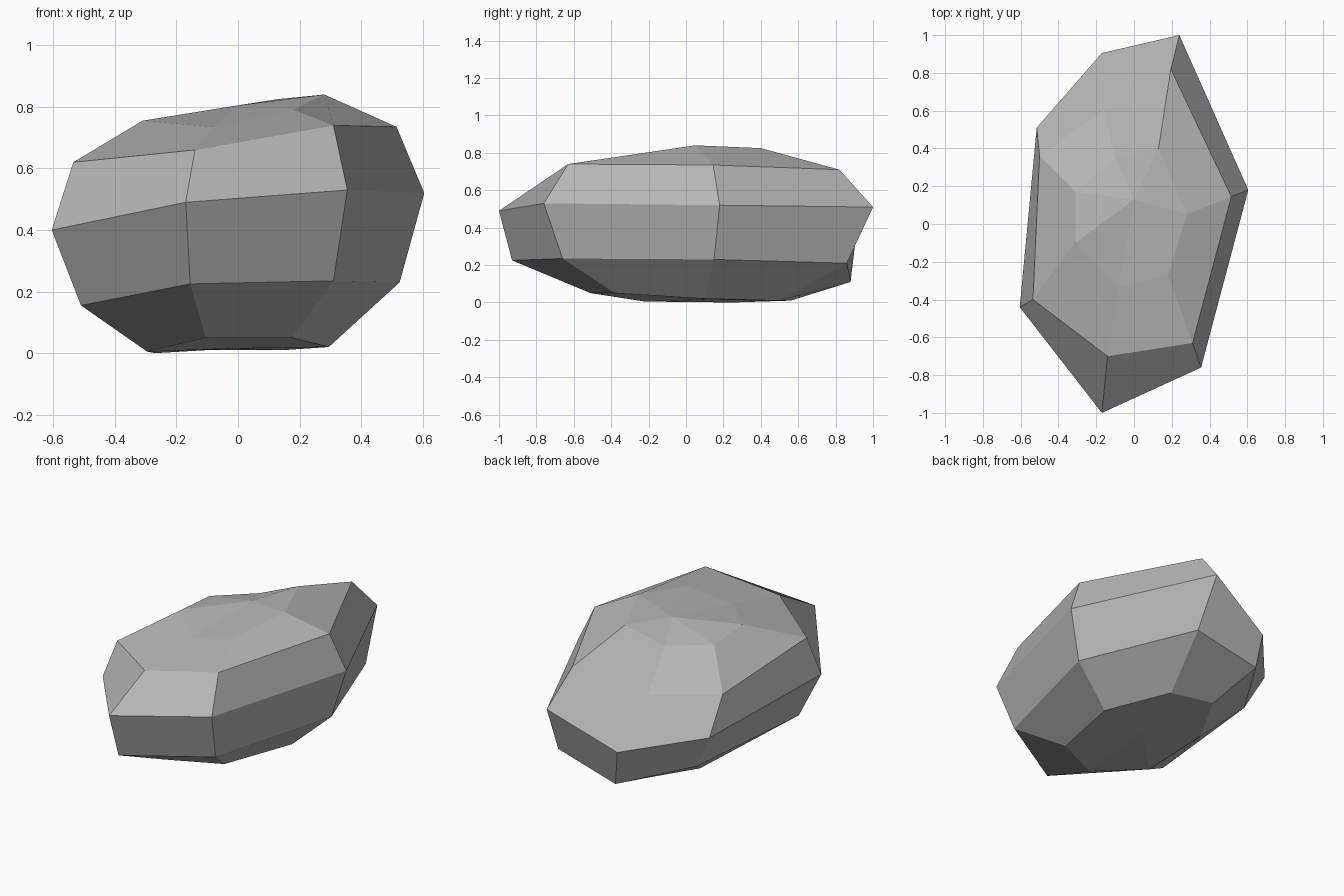
import bpy, bmesh

if "Cube" in bpy.data.objects:
    bpy.data.objects.remove(bpy.data.objects["Cube"])

# Seven-sided rock cross-sections, bottom to top, counter-clockwise from the front
RINGS = [
    # underside rim
    [(-.105, -.51, .05), (.175, -.38, .05), (.295, .10, .02), (.15, .50, .01),
     (-.10, .56, .01), (-.27, .25, 0), (-.295, -.22, .005)],
    # lower flank
    [(-.155, -.93, .225), (.31, -.66, .235), (.525, .15, .23), (.26, .86, .21),
     (-.14, .88, .11), (-.40, .47, .13), (-.51, -.36, .155)],
    # widest belt
    [(-.17, -1, .49), (.355, -.76, .53), (.605, .18, .52), (.24, 1, .51),
     (-.17, .905, .32), (-.515, .51, .35), (-.605, -.44, .40)],
    # shoulder
    [(-.14, -.70, .66), (.31, -.63, .74), (.515, .145, .735), (.195, .82, .71),
     (-.16, .60, .55), (-.50, .36, .555), (-.535, -.40, .62)],
    # crown
    [(-.08, -.33, .735), (.18, -.27, .79), (.28, .05, .84), (.13, .40, .825),
     (-.10, .35, .74), (-.31, .17, .735), (-.31, -.10, .755)],
]
BASE, PEAK = (-.02, .05, .015), (0, .13, .805)

bm = bmesh.new()
rings = [[bm.verts.new(p) for p in ring] for ring in RINGS]
n = len(rings[0])

# Flanks between neighbouring sections
for low, high in zip(rings, rings[1:]):
    for i in range(n):
        j = (i + 1) % n
        bm.faces.new((low[i], low[j], high[j], high[i]))

# Faceted underside and crown
base, peak = bm.verts.new(BASE), bm.verts.new(PEAK)
for i in range(n):
    j = (i + 1) % n
    bm.faces.new((base, rings[0][j], rings[0][i]))
    bm.faces.new((peak, rings[-1][i], rings[-1][j]))

bmesh.ops.recalc_face_normals(bm, faces=bm.faces[:])
mesh = bpy.data.meshes.new("rock")
bm.to_mesh(mesh)
bm.free()

# Flat grey stone
stone = bpy.data.materials.new("stone grey")
stone.diffuse_color = (.47, .47, .47, 1)
stone.use_nodes = True
stone.node_tree.nodes["Principled BSDF"].inputs["Base Color"].default_value = stone.diffuse_color
mesh.materials.append(stone)
rock = bpy.data.objects.new("rock", mesh)
bpy.context.collection.objects.link(rock)
